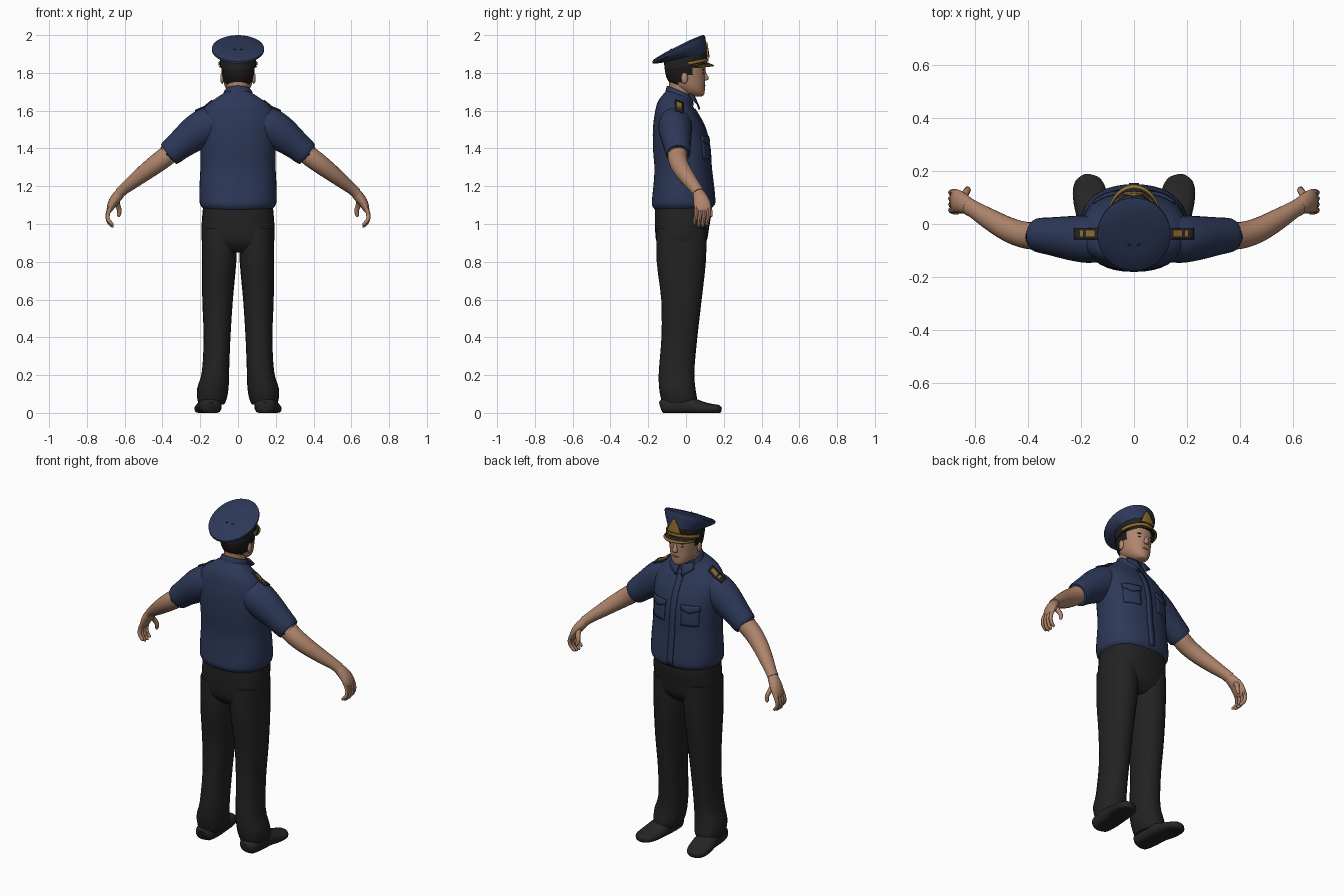
import bpy, bmesh, math
from mathutils import Vector
from mathutils.bvhtree import BVHTree


def mat(name, r, g, b):
    m = bpy.data.materials.new(name)
    m.diffuse_color = (r, g, b, 1)
    return m


NAVY = mat("navy cloth", 0.026, 0.040, 0.098)
BLACK = mat("black cloth", 0.016, 0.016, 0.016)
SHOE = mat("shoe leather", 0.019, 0.019, 0.020)
SKIN = mat("skin", 0.43, 0.235, 0.15)
HAIR = mat("hair", 0.012, 0.010, 0.009)
GOLD = mat("gold trim", 0.26, 0.145, 0.025)
LIPS = mat("lips", 0.30, 0.12, 0.085)


def finish(name, bm, mats, mirror=False, solid=0):
    bmesh.ops.recalc_face_normals(bm, faces=bm.faces)
    me = bpy.data.meshes.new(name)
    bm.to_mesh(me)
    bm.free()
    for m in mats:
        me.materials.append(m)
    ob = bpy.data.objects.new(name, me)
    bpy.context.collection.objects.link(ob)
    if solid:
        s = ob.modifiers.new("thickness", 'SOLIDIFY')
        s.thickness, s.offset = solid, 0
    if mirror:
        ob.modifiers.new("mirror", 'MIRROR')
    return ob


def smooth_rings(rings, steps):
    """Catmull-Rom in-betweens for (x, y, z, ra, rb, tilt) rings."""
    r = [tuple(k) + (0,) * (6 - len(k)) for k in rings]
    out = []
    for i in range(len(r) - 1):
        a, b, c, d = r[max(i - 1, 0)], r[i], r[i + 1], r[min(i + 2, len(r) - 1)]
        for s in range(steps):
            t = s / steps
            out.append([0.5 * (2 * q + (w - p) * t + (2 * p - 5 * q + 4 * w - e) * t * t
                               + (3 * q - p - 3 * w + e) * t ** 3)
                        for p, q, w, e in zip(a, b, c, d)])
    return out + [list(r[-1])]


def loft(name, rings, mats, n=24, steps=3, power=2.0, ref=None, mirror=False, rule=None):
    """Skin of oval rings; ref=None stacks them in z, otherwise they follow the path."""
    R = smooth_rings(rings, steps)
    bm = bmesh.new()
    rows = []
    for i, (x, y, z, ra, rb, tilt) in enumerate(R):
        c = Vector((x, y, z))
        u, v = Vector((1, 0, 0)), Vector((0, 1, tilt))
        if ref:
            t = Vector(R[min(i + 1, len(R) - 1)][:3]) - Vector(R[max(i - 1, 0)][:3])
            u = t.cross(Vector(ref)).normalized()
            v = u.cross(t).normalized()
        row = []
        for k in range(n):
            a = 2 * math.pi * k / n
            cs, sn = math.cos(a), math.sin(a)
            p = c + u * ra * math.copysign(abs(cs) ** (2 / power), cs) \
                + v * rb * math.copysign(abs(sn) ** (2 / power), sn)
            p.z = max(p.z, 0)
            row.append(bm.verts.new(p))
        rows.append(row)
    for a, b in zip(rows, rows[1:]):
        for k in range(n):
            bm.faces.new((a[k], a[(k + 1) % n], b[(k + 1) % n], b[k]))
    bm.faces.new(rows[0])
    bm.faces.new(rows[-1])
    if rule:
        for f in bm.faces:
            f.material_index = rule(f.calc_center_median())
    return finish(name, bm, mats, mirror)


def sheet(name, func, nu, nv, mats, mirror=False, solid=0.006, rule=None):
    """Thin plate from a function of u, v in 0..1."""
    bm = bmesh.new()
    g = [[bm.verts.new(func(i / nu, j / nv)) for j in range(nv + 1)] for i in range(nu + 1)]
    for i in range(nu):
        for j in range(nv):
            f = bm.faces.new((g[i][j], g[i + 1][j], g[i + 1][j + 1], g[i][j + 1]))
            if rule:
                f.material_index = rule((i + .5) / nu, (j + .5) / nv)
    return finish(name, bm, mats, mirror, solid)


def ball(name, loc, size, m, mirror=False):
    bm = bmesh.new()
    bmesh.ops.create_uvsphere(bm, u_segments=14, v_segments=8, radius=1)
    for v in bm.verts:
        v.co = Vector([a * b + c for a, b, c in zip(v.co, size, loc)])
    return finish(name, bm, [m], mirror)


# Trousers
loft("trouser_hips", [(0, -.015, 1.11, .182, .148), (0, -.015, 1.06, .188, .150), (0, -.021, .98, .193, .143),
                      (0, -.024, .90, .190, .130), (0, -.025, .85, .15, .085)], [BLACK], 32, power=2.4)
loft("trouser_leg", [(.097, -.022, .98, .094, .132), (.100, -.025, .80, .091, .130), (.108, -.024, .60, .081, .107),
                     (.111, -.035, .40, .071, .095), (.119, -.050, .22, .072, .094), (.133, -.046, .13, .083, .096),
                     (.138, -.036, .07, .077, .095), (.14, -.035, .045, .066, .085)],
     [BLACK], power=2.2, mirror=True)

# Shoes
loft("shoe", [(.143, -.132, .03, .035, .03), (.145, -.11, .035, .055, .045), (.148, -.04, .04, .062, .055),
              (.153, .03, .035, .064, .045), (.163, .09, .025, .066, .034), (.172, .14, .02, .060, .027),
              (.178, .172, .018, .042, .024), (.18, .187, .016, .012, .012)],
     [SHOE], 20, ref=(0, 0, 1), mirror=True, power=2.3)

# Shirt body and sleeves
shirt = loft("shirt_body", [(0, -.018, 1.078, .180, .148), (0, -.016, 1.10, .199, .164), (0, -.015, 1.14, .205, .164),
                            (0, -.015, 1.22, .203, .156), (0, -.018, 1.30, .199, .149), (0, -.025, 1.40, .200, .150),
                            (0, -.035, 1.50, .205, .140, -.05), (0, -.043, 1.57, .200, .122, -.15),
                            (0, -.048, 1.62, .172, .102, -.25), (0, -.047, 1.66, .118, .077, -.3),
                            (0, -.038, 1.69, .072, .062, -.3)], [NAVY], 40, power=2.3)
sleeve = loft("shirt_sleeve", [(.11, -.055, 1.535, .095, .085), (.17, -.057, 1.515, .098, .09),
                               (.23, -.054, 1.477, .093, .085), (.305, -.047, 1.42, .077, .073),
                               (.362, -.042, 1.372, .068, .064), (.366, -.042, 1.369, .055, .052)],
              [NAVY], ref=(0, 1, 0), mirror=True)

# Surface lookup so trims lie on the shirt
vs, fs = [], []
for ob in (shirt, sleeve):
    k = len(vs)
    vs += [v.co.copy() for v in ob.data.vertices]
    fs += [[i + k for i in p.vertices] for p in ob.data.polygons]
tree = BVHTree.FromPolygons(vs, fs)


def front(x, z, off=.003):
    h = tree.ray_cast(Vector((x, 1, z)), Vector((0, -1, 0)))[0]
    return Vector((x, (h.y if h else 0) + off, z))


def above(x, y, off=.004):
    h = tree.ray_cast(Vector((x, y, 3)), Vector((0, 0, -1)))[0]
    return Vector((x, y, (h.z if h else 1.6) + off))


# Shirt trims
sheet("button_placket", lambda u, v: front(-.018 + .036 * u, 1.10 + .51 * v), 2, 20, [NAVY])
sheet("pocket", lambda u, v: front(.055 + .095 * u, 1.345 + .10 * v, .002), 6, 6, [NAVY], True)
sheet("pocket_flap", lambda u, v: front(.05 + .105 * u, 1.465 - v * (.025 + .02 * (1 - abs(2 * u - 1))), .008),
      8, 3, [NAVY], True, .009)
sheet("epaulette", lambda u, v: above(.135 + .09 * u, -.058 + .042 * v), 8, 4, [BLACK, GOLD], True, .008,
      lambda u, v: int(.25 < v < .75 and (.12 < u < .5 or .62 < u < .75)))

# Collar
loft("collar", [(0, -.036, 1.655, .088, .076, -.4), (0, -.034, 1.69, .078, .071, -.4),
                (0, -.032, 1.706, .070, .066, -.4), (0, -.032, 1.703, .062, .058, -.4)], [NAVY], 28, steps=2)
sheet("collar_point", lambda u, v: Vector((.006 + .062 * u + .012 * v, .047 - .03 * u * u + .024 * v,
                                           1.668 + .018 * u - v * (.062 - .03 * u))),
      4, 3, [NAVY], True, .008)

# Arms, hands and fingers
loft("arm", [(.32, -.045, 1.41, .05, .05), (.37, -.045, 1.366, .052, .052), (.42, -.04, 1.328, .051, .05),
             (.48, -.018, 1.283, .046, .046), (.545, .018, 1.232, .038, .040), (.60, .052, 1.188, .030, .033),
             (.625, .066, 1.165, .028, .033)], [SKIN], 20, ref=(0, 1, 0), mirror=True)
loft("hand", [(.61, .058, 1.178, .022, .028), (.635, .072, 1.15, .028, .035), (.662, .084, 1.115, .025, .044),
              (.678, .088, 1.08, .018, .044), (.684, .088, 1.062, .009, .034)],
     [SKIN], 16, ref=(0, 1, 0), mirror=True)
for i in range(4):
    y, d = .054 + .022 * i, (.010, 0, 0, .006)[i]
    loft("finger_%d" % (i + 1), [(.673, y, 1.095, .012, .012), (.688, y, 1.06, .012, .0115),
                                 (.690, y - .004, 1.03, .011, .0105), (.680, y - .008, 1.003 + d, .010, .010),
                                 (.664, y - .01, .988 + d, .008, .008), (.659, y - .01, .986 + d, .003, .003)],
         [SKIN], 8, steps=2, ref=(0, 1, 0), mirror=True)
loft("thumb", [(.645, .09, 1.13, .016, .016), (.637, .115, 1.10, .014, .014), (.628, .128, 1.07, .012, .012),
               (.632, .132, 1.045, .009, .009), (.635, .132, 1.038, .003, .003)],
     [SKIN], 10, ref=(0, 1, 0), mirror=True)

# Neck and head, with hair on the back and upper sides
loft("neck", [(0, -.035, 1.63, .062, .058), (0, -.03, 1.69, .058, .058), (0, -.025, 1.76, .062, .066)], [SKIN])


def hair_rule(c):
    return int(c.z > 1.725 + max(0, c.y + .06) * .75 and c.y < (.03 if c.z > 1.795 else -.018))


loft("head", [(0, .062, 1.676, .014, .022), (0, .052, 1.682, .032, .042), (0, .035, 1.70, .053, .064),
              (0, .014, 1.73, .070, .086), (0, .0, 1.77, .080, .101), (0, -.004, 1.81, .087, .107),
              (0, -.004, 1.85, .088, .107), (0, -.004, 1.88, .07, .09)],
     [SKIN, HAIR], 36, steps=4, power=2.15, rule=hair_rule)

# Face
loft("nose", [(0, .096, 1.808, .008, .008), (0, .101, 1.79, .010, .011), (0, .106, 1.772, .015, .015),
              (0, .103, 1.762, .014, .010), (0, .10, 1.759, .005, .005)], [SKIN], 12)
ball("ear", (.084, -.008, 1.772), (.010, .018, .030), SKIN, True)
ball("eye", (.033, .090, 1.798), (.013, .006, .004), HAIR, True)
ball("eyebrow", (.034, .092, 1.817), (.018, .007, .004), HAIR, True)
ball("mouth", (0, .096, 1.733), (.023, .007, .006), LIPS)

# Cap band and tilted crown
loft("cap_band", [(0, -.002, 1.836, .094, .112, .17), (0, -.002, 1.89, .097, .114, .25)], [BLACK], 36, steps=1)
loft("cap_crown", [(0, -.002, 1.884, .098, .115, .25), (0, -.022, 1.902, .122, .129, .40),
                   (0, -.037, 1.920, .138, .139, .50), (0, -.040, 1.930, .138, .138, .50),
                   (0, -.042, 1.936, .128, .128, .50), (0, -.044, 1.941, .07, .07, .50),
                   (0, -.044, 1.942, .01, .01, .50)], [NAVY], 36, steps=1)
for s in (-1, 1):
    ball("cap_vent", (.018 * s, -.078, 1.924), (.006, .006, .004), BLACK)


# Visor, strap and badge
def visor(u, v):
    a = math.radians(-72 + 144 * u)
    e = .036 * v * max(math.cos(a), 0) ** .6
    return Vector(((.095 + e * .5) * math.sin(a), (.112 + e) * math.cos(a),
                   1.836 + .017 * math.cos(a) ** 2 - .42 * e))


def strap(u, v):
    a = math.radians(-85 + 170 * u)
    return Vector((.100 * math.sin(a), .1175 * math.cos(a), 1.838 + .023 * math.cos(a) + .018 * v))


def badge(u, v):
    w = .040 * (1 - v) ** .8 + .004
    x = w * (2 * u - 1)
    return Vector((x, .121 - .012 * v - 3.2 * x * x, 1.882 + .078 * v))


sheet("cap_visor", visor, 24, 6, [BLACK, GOLD], rule=lambda u, v: int(v > .62 and abs(u - .5) < .42))
sheet("cap_strap", strap, 24, 1, [GOLD], solid=.005)
sheet("cap_badge", badge, 6, 6, [GOLD], solid=.009)

# Shading
for ob in bpy.data.objects:
    ob.select_set(True)
bpy.context.view_layer.objects.active = shirt
bpy.ops.object.shade_smooth_by_angle(angle=math.radians(45))
